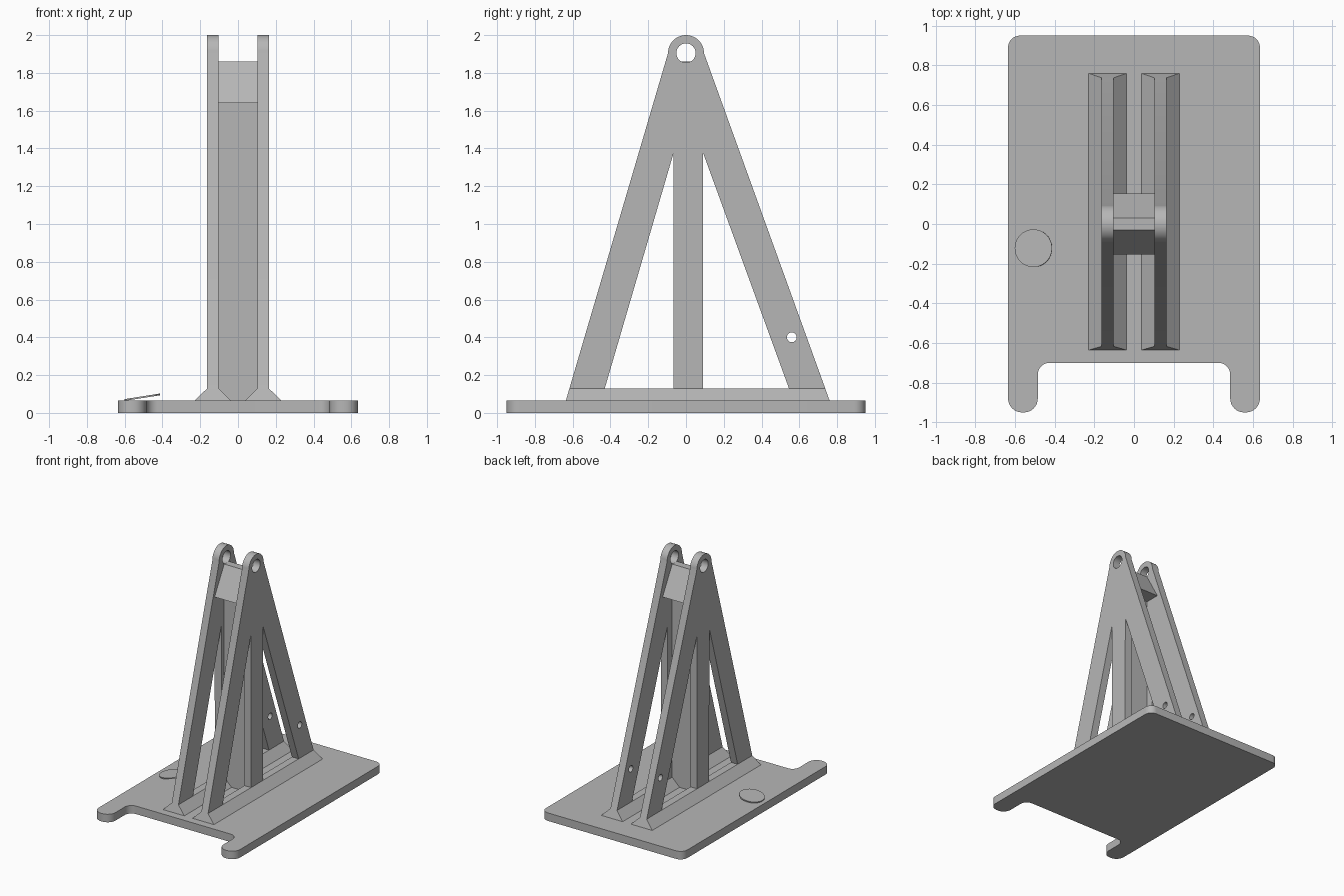
import bpy, bmesh
from math import radians, cos, sin, atan2
from mathutils import Vector, Matrix

cube = bpy.data.objects.get("Cube")
if cube:
    bpy.data.objects.remove(cube, do_unlink=True)

GREY = (0.47, 0.47, 0.47, 1.0)
grey = bpy.data.materials.new("plain grey")
grey.use_nodes = True
grey.diffuse_color = GREY
grey.node_tree.nodes["Principled BSDF"].inputs["Base Color"].default_value = GREY


def add_object(name, bm):
    bmesh.ops.recalc_face_normals(bm, faces=bm.faces)
    mesh = bpy.data.meshes.new(name)
    bm.to_mesh(mesh)
    bm.free()
    mesh.materials.append(grey)
    obj = bpy.data.objects.new(name, mesh)
    bpy.context.collection.objects.link(obj)
    bpy.ops.object.select_all(action='DESELECT')
    obj.select_set(True)
    bpy.context.view_layer.objects.active = obj
    bpy.ops.object.shade_smooth_by_angle(angle=radians(30))
    return obj


def arc(cx, cy, r, start, end, steps):
    angles = [start + (end - start) * i / steps for i in range(steps + 1)]
    return [(cx + r * cos(radians(a)), cy + r * sin(radians(a))) for a in angles]


def circle(cx, cy, r, steps=40):
    return arc(cx, cy, r, 0, 360, steps)[:-1]


def fillet(corners, steps=8):
    """Round each (x, y, radius) corner of a right-angled outline."""
    points = []
    for i, (x, y, r) in enumerate(corners):
        p = Vector((x, y))
        before = (Vector(corners[i - 1][:2]) - p).normalized()
        after = (Vector(corners[(i + 1) % len(corners)][:2]) - p).normalized()
        centre = p + (before + after) * r
        for k in range(steps + 1):
            t = radians(90) * k / steps
            points.append(tuple(centre - after * r * cos(t) - before * r * sin(t)))
    return points


def prism(name, loops, thickness, matrix):
    """Extrude a flat outline; further loops become holes."""
    curve = bpy.data.curves.new(name, 'CURVE')
    curve.dimensions = '2D'
    curve.fill_mode = 'BOTH'
    curve.extrude = thickness / 2
    for loop in loops:
        spline = curve.splines.new('POLY')
        spline.points.add(len(loop) - 1)
        for point, (x, y) in zip(spline.points, loop):
            point.co = (x, y, 0, 1)
        spline.use_cyclic_u = True
    temp = bpy.data.objects.new(name + " outline", curve)
    bpy.context.collection.objects.link(temp)
    graph = bpy.context.evaluated_depsgraph_get()
    mesh = bpy.data.meshes.new_from_object(temp.evaluated_get(graph))
    bm = bmesh.new()
    bm.from_mesh(mesh)
    bpy.data.objects.remove(temp, do_unlink=True)
    bpy.data.curves.remove(curve)
    bpy.data.meshes.remove(mesh)
    bmesh.ops.remove_doubles(bm, verts=bm.verts, dist=0.0001)
    bm.transform(matrix)
    return add_object(name, bm)


# Turns a (y, z) outline upright, with its thickness along x
UPRIGHT = Matrix(((0, 0, 1, 0), (1, 0, 0, 0), (0, 1, 0, 0), (0, 0, 0, 1)))
BASE_TOP = 0.065
FOOT_TOP = 0.13
PLATE_X = 0.133
PLATE_THICKNESS = 0.06

# Base plate with two rounded prongs at the front
base = fillet([
    (-0.635, 0.95, 0.06), (-0.635, -0.95, 0.07), (-0.485, -0.95, 0.07),
    (-0.485, -0.70, 0.06), (0.485, -0.70, 0.06), (0.485, -0.95, 0.07),
    (0.635, -0.95, 0.07), (0.635, 0.95, 0.06)])
prism("base_plate", [base], BASE_TOP, Matrix.Translation((0, 0, BASE_TOP / 2)))

# Side frames: two sloping legs, an upright, a lug and a small hole
frame = [
    (-0.617, FOOT_TOP), (-0.43, FOOT_TOP), (-0.066, 1.375), (-0.065, FOOT_TOP),
    (0.09, FOOT_TOP), (0.091, 1.375), (0.545, FOOT_TOP), (0.737, FOOT_TOP)]
frame += arc(0, 1.905, 0.095, 0, 180, 24)
holes = [circle(0, 1.905, 0.051), circle(0.56, 0.40, 0.026, 24)]

for side, sign in (("left", 1), ("right", -1)):
    place = Matrix.Translation((sign * PLATE_X, 0, 0)) @ UPRIGHT
    prism(side + "_frame", [frame] + holes, PLATE_THICKNESS, place)

    # Flared foot under each frame
    bm = bmesh.new()
    bmesh.ops.create_cube(bm, size=2)
    for v in bm.verts:
        top = v.co.z > 0
        half = PLATE_THICKNESS / 2 if top else 0.096
        front, back = (-0.617, 0.737) if top else (-0.636, 0.76)
        v.co = (sign * PLATE_X + v.co.x * half,
                back if v.co.y > 0 else front,
                FOOT_TOP if top else BASE_TOP)
    add_object(side + "_foot", bm)

# Web between the frames, widening into a wedge near the top
half_web = [(0.03, BASE_TOP), (0.03, 1.64), (0.153, 1.64), (0.03, 1.86)]
web = half_web + [(-y, z) for y, z in reversed(half_web)]
prism("centre_web", [web], 2 * PLATE_X - PLATE_THICKNESS, UPRIGHT)

# Small plain medallion, tilted on the base
tilt = (Matrix.Translation((-0.507, -0.122, 0.083))
        @ Matrix.Rotation(-atan2(0.03, 0.19), 4, 'Y'))
prism("medallion", [circle(0, 0, 0.095, 48)], 0.009, tilt)
